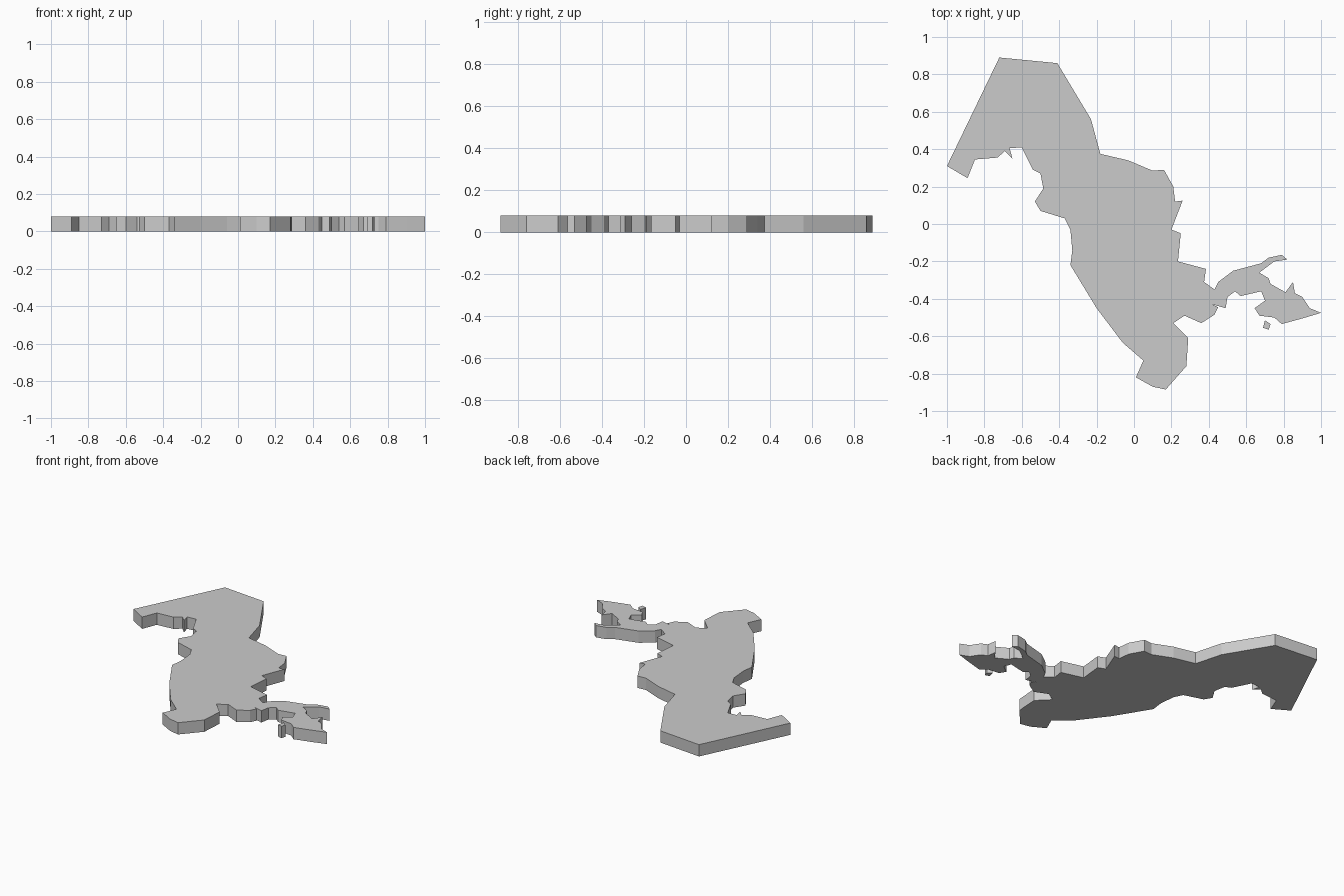
import bpy
import bmesh

THICKNESS = 0.08

# Border of the main slab, clockwise from the western corner
MAINLAND = [
    (-1, .31), (-.72, .89), (-.41, .86), (-.23, .56), (-.18, .375), (-.03, .34),
    (.10, .285), (.16, .29), (.21, .20), (.22, .12), (.26, .125), (.20, -.03),
    (.25, -.05), (.235, -.20), (.385, -.24), (.375, -.31), (.43, -.35), (.45, -.31),
    (.53, -.25), (.68, -.21), (.72, -.18), (.79, -.165), (.82, -.19), (.75, -.20),
    (.67, -.26), (.72, -.29), (.73, -.32), (.81, -.365), (.85, -.31), (.86, -.37),
    (.90, -.39), (.94, -.45), (1, -.475), (.90, -.505), (.79, -.535), (.75, -.50),
    (.67, -.49), (.645, -.45), (.70, -.41), (.68, -.36), (.57, -.385), (.54, -.36),
    (.50, -.39), (.49, -.45), (.42, -.43), (.45, -.445), (.43, -.485), (.36, -.53),
    (.27, -.49), (.21, -.53), (.29, -.61), (.28, -.76), (.17, -.885), (.10, -.87),
    (.01, -.82), (.05, -.73), (-.06, -.635), (-.20, -.45), (-.34, -.22), (-.33, -.14),
    (-.34, -.03), (-.37, .03), (-.50, .07), (-.53, .12), (-.485, .19), (-.50, .27),
    (-.54, .29), (-.60, .41), (-.665, .405), (-.65, .35), (-.69, .39), (-.73, .355),
    (-.85, .345), (-.89, .245),
]

# Small detached piece
EXCLAVE = [(.70, -.515), (.73, -.535), (.72, -.565), (.69, -.555)]


def extrude_outline(name, outline, height):
    bm = bmesh.new()
    base = bm.faces.new([bm.verts.new((x, y, 0)) for x, y in outline])
    # keep the base, raise a copy as the top
    walls = bmesh.ops.extrude_face_region(bm, geom=[base], use_keep_orig=True)
    top = [v for v in walls["geom"] if isinstance(v, bmesh.types.BMVert)]
    bmesh.ops.translate(bm, verts=top, vec=(0, 0, height))
    bmesh.ops.recalc_face_normals(bm, faces=bm.faces)
    mesh = bpy.data.meshes.new(name)
    bm.to_mesh(mesh)
    bm.free()
    obj = bpy.data.objects.new(name, mesh)
    bpy.context.collection.objects.link(obj)
    return obj


extrude_outline("mainland_slab", MAINLAND, THICKNESS)
extrude_outline("exclave_slab", EXCLAVE, THICKNESS)
